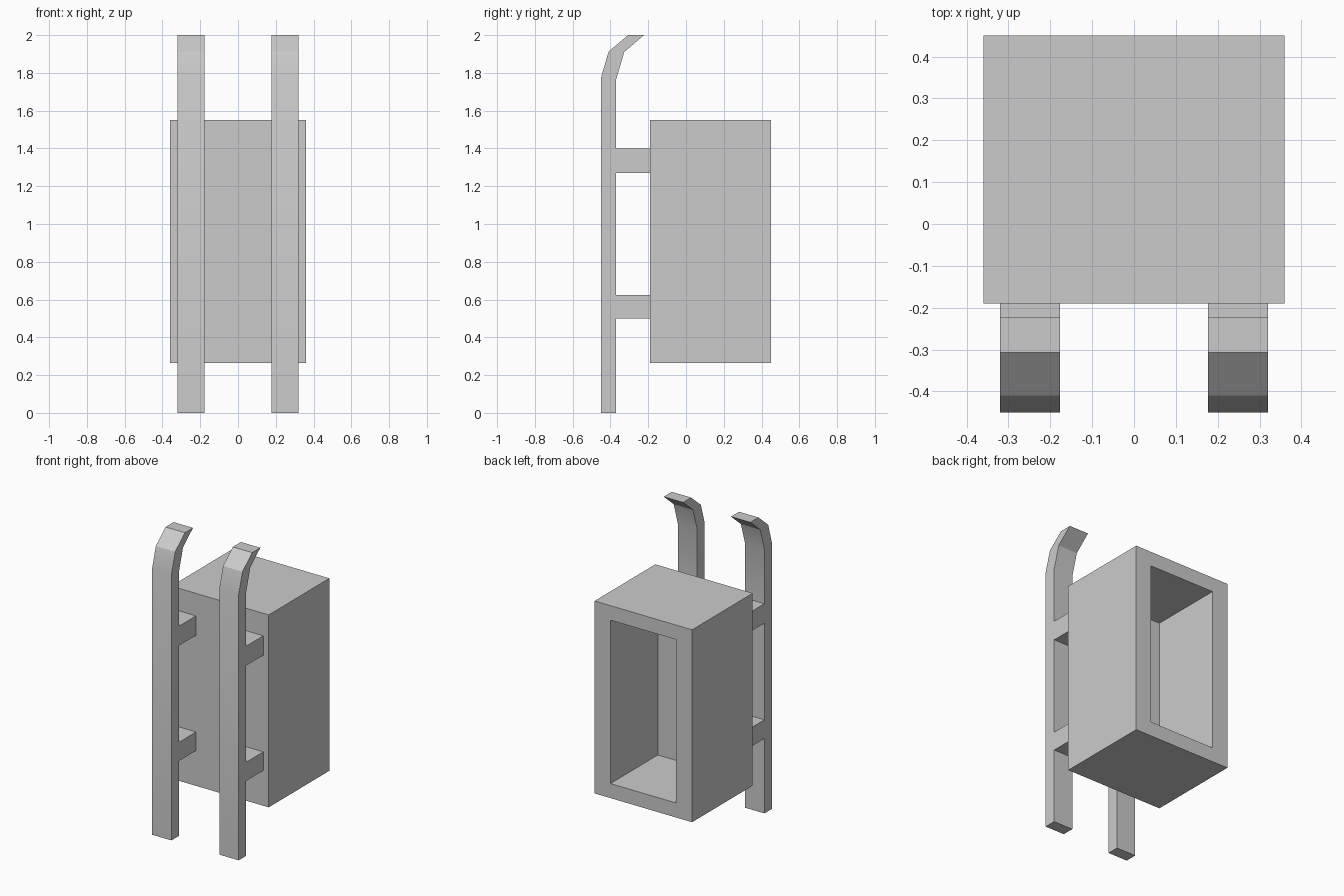
import bpy, bmesh, math

if "Cube" in bpy.data.objects:
    bpy.data.objects.remove(bpy.data.objects["Cube"])

grey = bpy.data.materials.new("plain grey")
grey.diffuse_color = (0.6, 0.6, 0.6, 1)
grey.use_nodes = True
grey.node_tree.nodes["Principled BSDF"].inputs["Base Color"].default_value = grey.diffuse_color


def finish(name, bm):
    bmesh.ops.recalc_face_normals(bm, faces=bm.faces)
    mesh = bpy.data.meshes.new(name)
    bm.to_mesh(mesh)
    bm.free()
    mesh.materials.append(grey)
    obj = bpy.data.objects.new(name, mesh)
    bpy.context.collection.objects.link(obj)
    return obj


def block(bm, x, y, z):
    """Add a box spanning the given ranges."""
    bmesh.ops.create_cube(bm, size=1)
    for v in bm.verts:
        for i, (lo, hi) in enumerate((x, y, z)):
            v.co[i] = lo if v.co[i] < 0 else hi


# Hollow box, open at the back: inset the back face and push it inward
BACK, FLOOR = 0.45, -0.05
bm = bmesh.new()
block(bm, (-0.36, 0.36), (-0.19, BACK), (0.265, 1.55))
bm.faces.ensure_lookup_table()
rim = max(bm.faces, key=lambda f: f.calc_center_median().y)
bmesh.ops.inset_individual(bm, faces=[rim], thickness=0.1)
for v in rim.verts:
    v.co.x = math.copysign(0.243, v.co.x)
    v.co.z = 0.362 if v.co.z < 0.9 else 1.453
walls = bmesh.ops.extrude_discrete_faces(bm, faces=[rim])["faces"]
bottom = walls[0]
for v in bottom.verts:
    v.co.y = FLOOR
# Join the recess bottom to the opening with four side walls
bm.edges.ensure_lookup_table()
loose = [e for e in bm.edges if e.is_boundary]
if loose:
    bmesh.ops.bridge_loops(bm, edges=loose)
finish("hollow_box", bm)

# Rail side profile (y, z) with curved hook and two bracket stubs
PROFILE = [(-0.45, 0), (-0.37, 0),
           (-0.37, 0.5), (-0.19, 0.5), (-0.19, 0.625), (-0.37, 0.625),
           (-0.37, 1.27), (-0.19, 1.27), (-0.19, 1.4), (-0.37, 1.4),
           (-0.37, 1.765), (-0.327, 1.91), (-0.222, 2.0),
           (-0.307, 2.0), (-0.41, 1.912), (-0.45, 1.775)]

for side, x0, x1 in (("left", -0.32, -0.177), ("right", 0.177, 0.32)):
    bm = bmesh.new()
    face = bm.faces.new([bm.verts.new((x0, y, z)) for y, z in PROFILE])
    ext = bmesh.ops.extrude_face_region(bm, geom=[face])["geom"]
    for v in ext:
        if isinstance(v, bmesh.types.BMVert):
            v.co.x = x1
    rail = finish(side + "_rail", bm)
    # Soften the gentle bend, keep the other edges sharp
    bpy.ops.object.select_all(action='DESELECT')
    rail.select_set(True)
    bpy.context.view_layer.objects.active = rail
    bpy.ops.object.shade_smooth_by_angle(angle=math.radians(30))
